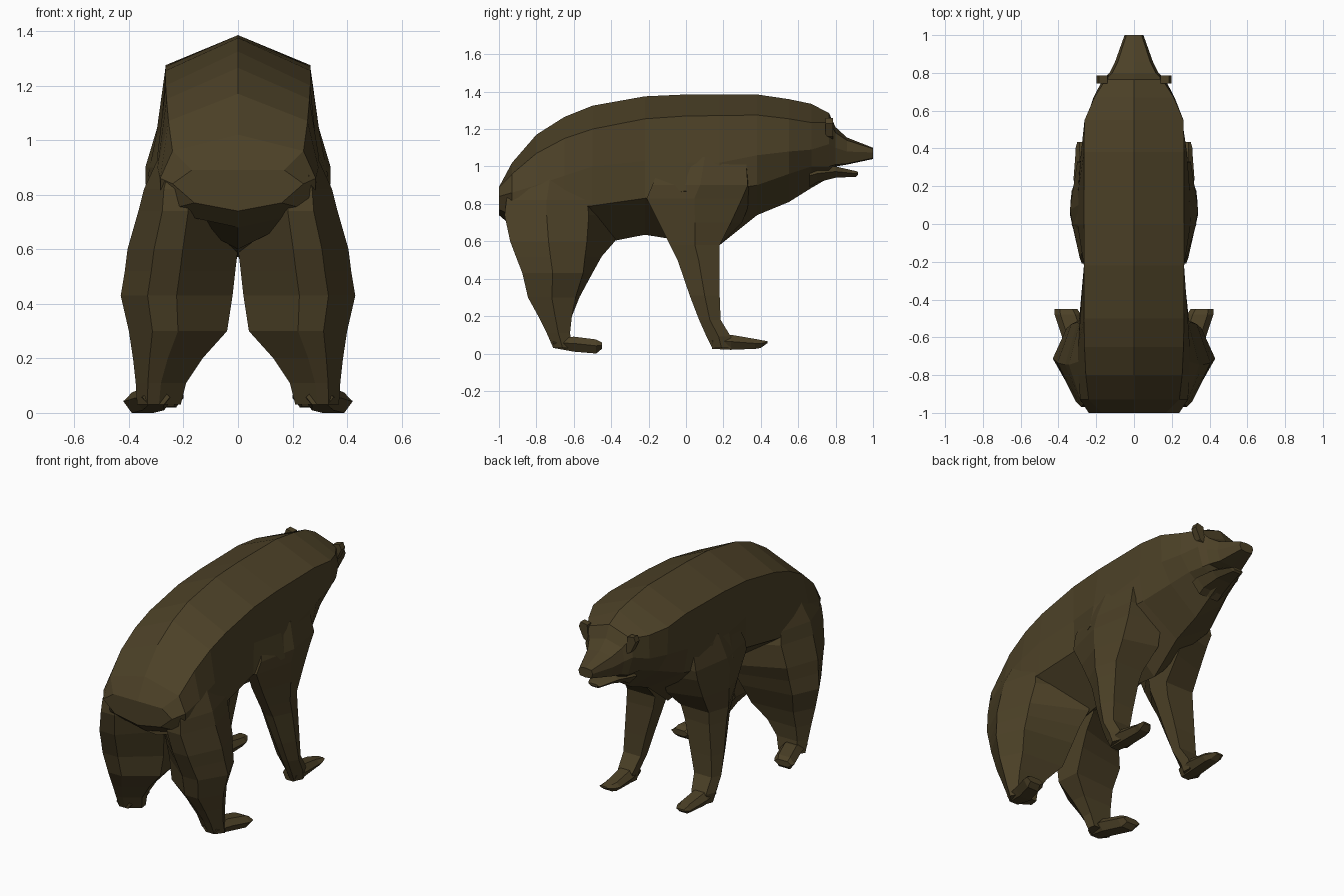
import bpy, bmesh

fur = bpy.data.materials.new("dark brown fur")
fur.diffuse_color = (0.072, 0.052, 0.020, 1)


def loft(name, rings):
    """Skin a list of equal-length point rings and cap both ends."""
    bm = bmesh.new()
    loops = [[bm.verts.new(p) for p in ring] for ring in rings]
    n = len(loops[0])
    for a, b in zip(loops, loops[1:]):
        for i in range(n):
            j = (i + 1) % n
            bm.faces.new((a[i], a[j], b[j], b[i]))
    bm.faces.new(loops[0])
    bm.faces.new(loops[-1])
    bmesh.ops.recalc_face_normals(bm, faces=bm.faces)
    mesh = bpy.data.meshes.new(name)
    bm.to_mesh(mesh)
    bm.free()
    mesh.materials.append(fur)
    obj = bpy.data.objects.new(name, mesh)
    bpy.context.collection.objects.link(obj)
    return obj


def pair(name, rings):
    """Build a part on the +x side and its mirror image."""
    for side, s in (("right", 1), ("left", -1)):
        loft(f"{side}_{name}", [[(s * x, y, z) for x, y, z in r] for r in rings])


def body_ring(y, top, xs, zs, xm, zm, xl, zl, bot):
    half = [(xs, zs), (xm, zm), (xl, zl)]
    return ([(0, y, top)] + [(x, y, z) for x, z in half] + [(0, y, bot)]
            + [(-x, y, z) for x, z in reversed(half)])


def leg_ring(z, xi, xo, yb, yf, yi):
    """Hexagonal section: narrow back, outer ridge, front edge, inner edge."""
    w, mid = xo - xi, (yb + yf) / 2
    return [(xi + .5 * w, yb, z), (xi + .76 * w, yb, z), (xo, mid, z),
            (xi + .82 * w, yf, z), (xi + .04 * w, yi, z), (xi, mid, z)]


def foot_ring(y, x0, x1, z0, z1):
    c = (x1 - x0) * .22
    zm = z0 + (z1 - z0) * .55
    return [(x0 + c, y, z0), (x1 - c, y, z0), (x1, y, zm),
            (x1 - c, y, z1), (x0 + c, y, z1), (x0, y, zm)]


# trunk, neck, head and upper snout
loft("body_and_head", [body_ring(*r) for r in (
    (-1.00, .89, .17, .89, .24, .84, .16, .77, .74),
    (-0.93, 1.02, .24, .96, .285, .86, .28, .74, .68),
    (-0.80, 1.17, .255, 1.07, .295, .90, .30, .76, .60),
    (-0.65, 1.265, .262, 1.15, .295, .95, .30, .78, .57),
    (-0.50, 1.325, .265, 1.20, .285, 1.0, .29, .79, .58),
    (-0.22, 1.375, .265, 1.255, .265, 1.03, .26, .83, .635),
    (0.00, 1.385, .265, 1.27, .30, 1.02, .33, .87, .60),
    (0.18, 1.385, .265, 1.272, .295, 1.02, .30, .87, .58),
    (0.38, 1.385, .265, 1.275, .28, 1.06, .25, .90, .74),
    (0.55, 1.36, .262, 1.255, .255, 1.08, .19, .96, .81),
    (0.67, 1.335, .21, 1.235, .215, 1.09, .15, 1.0, .885),
    (0.765, 1.285, .15, 1.235, .165, 1.12, .13, 1.0, .94),
    (0.80, 1.21, .115, 1.18, .13, 1.10, .11, 1.01, 1.0),
    (0.86, 1.155, .085, 1.14, .10, 1.08, .08, 1.015, 1.01),
    (1.00, 1.10, .04, 1.095, .05, 1.075, .04, 1.045, 1.04))])

# open lower jaw
loft("lower_jaw", [foot_ring(y, -w, w, z0, z1) for y, w, z0, z1 in (
    (.66, .12, .89, 1.0), (.70, .12, .915, 1.0), (.80, .09, .94, 1.0),
    (.91, .045, .945, .975), (.92, .035, .955, .97))])

# hind legs
pair("hind_leg", [leg_ring(*r) for r in (
    (.95, .10, .285, -.92, -.53, -.50),
    (.82, .04, .345, -.96, -.53, -.45),
    (.74, .00, .365, -.97, -.52, -.38),
    (.60, .00, .405, -.94, -.53, -.38),
    (.52, .01, .415, -.91, -.54, -.45),
    (.43, .02, .43, -.875, -.55, -.50),
    (.30, .04, .40, -.845, -.59, -.57),
    (.20, .13, .385, -.79, -.61, -.61),
    (.11, .19, .375, -.745, -.62, -.62),
    (.03, .21, .37, -.71, -.61, -.61))])
pair("hind_foot", [foot_ring(*r) for r in (
    (-.71, .25, .35, .03, .08), (-.60, .24, .38, .01, .09),
    (-.48, .28, .42, .0, .075), (-.45, .30, .42, .025, .06))])

# front legs
pair("front_leg", [leg_ring(*r) for r in (
    (1.05, .15, .295, -.12, .32, .32),
    (.90, .12, .34, -.18, .33, .34),
    (.83, .08, .338, -.21, .30, .35),
    (.70, .06, .335, -.145, .24, .30),
    (.58, .08, .33, -.085, .18, .18),
    (.50, .10, .33, -.045, .18, .17),
    (.31, .15, .335, .02, .18, .18),
    (.18, .18, .335, .07, .185, .185),
    (.09, .20, .33, .11, .24, .24),
    (.03, .21, .32, .14, .24, .24))])
pair("front_foot", [foot_ring(*r) for r in (
    (.14, .215, .31, .025, .10), (.24, .20, .32, .02, .10),
    (.37, .20, .31, .025, .078), (.40, .215, .31, .03, .072),
    (.435, .24, .30, .055, .066))])

# small upright ears
pair("ear", [[(x, y, z) for x, z in
              ((.13, 1.14), (.165, 1.16), (.198, 1.23), (.185, 1.26), (.14, 1.25))]
             for y in (.745, .785)])
